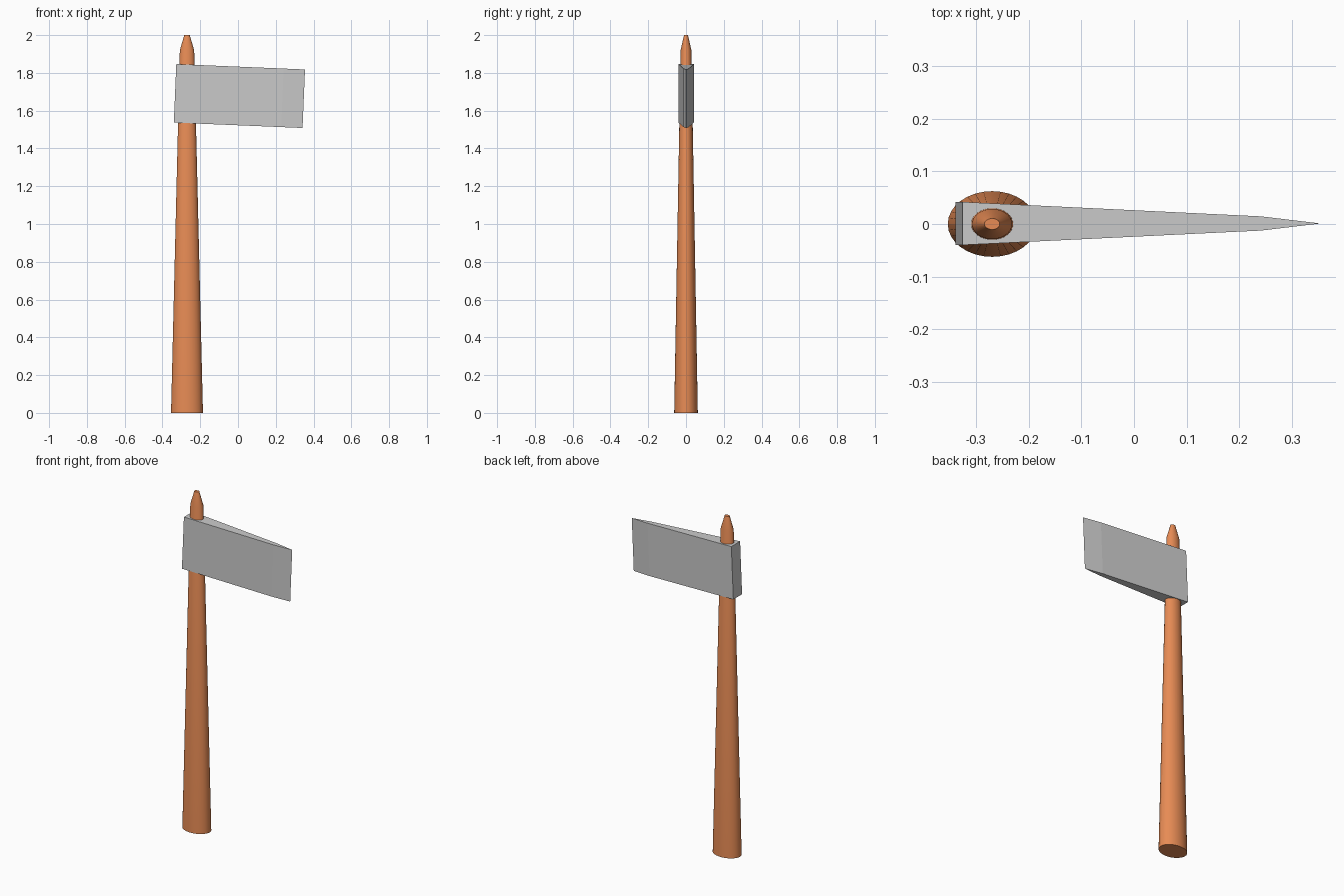
import bpy, bmesh
from math import sin, cos, pi, radians

if "Cube" in bpy.data.objects:
    bpy.data.objects.remove(bpy.data.objects["Cube"])


def loft(name, rings):
    """Solid through a stack of closed rings with equal point counts."""
    bm = bmesh.new()
    loops = [[bm.verts.new(p) for p in ring] for ring in rings]
    n = len(loops[0])
    for a, b in zip(loops, loops[1:]):
        for i in range(n):
            j = (i + 1) % n
            bm.faces.new((a[i], a[j], b[j], b[i]))
    bm.faces.new(loops[0][::-1])
    bm.faces.new(loops[-1])
    bmesh.ops.recalc_face_normals(bm, faces=bm.faces)
    mesh = bpy.data.meshes.new(name)
    bm.to_mesh(mesh)
    bm.free()
    obj = bpy.data.objects.new(name, mesh)
    bpy.context.collection.objects.link(obj)
    return obj


# Handle: tapered oval shaft with a pointed tip (z, x radius, y radius)
SIDES = 32
profile = [(0, 0.0845, 0.0625), (1.92, 0.038, 0.0285), (2.0, 0.0145, 0.0105)]
handle = loft("handle", [
    [(rx * cos(2 * pi * i / SIDES), ry * sin(2 * pi * i / SIDES), z) for i in range(SIDES)]
    for z, rx, ry in profile])
handle.location.x = -0.27
wood = bpy.data.materials.new("wood")
wood.diffuse_color = (0.8, 0.26, 0.09, 1)
wood.use_nodes = True
wood.node_tree.nodes["Principled BSDF"].inputs["Base Color"].default_value = wood.diffuse_color
handle.data.materials.append(wood)

# Axe head: wedge outline seen from above, extruded and slightly tilted
outline = [(-0.341, -0.041), (0.228, -0.0135), (0.341, 0), (0.228, 0.0135), (-0.341, 0.041)]
head = loft("axe_head", [[(x, y, z) for x, y in outline] for z in (-0.155, 0.155)])
head.location = (0.0075, 0.001, 1.6775)
head.rotation_euler.y = radians(2.4)

# Smooth the round shaft, keep its rims and the head crisp
bpy.ops.object.select_all(action='DESELECT')
handle.select_set(True)
bpy.context.view_layer.objects.active = handle
bpy.ops.object.shade_smooth_by_angle(angle=radians(15))
